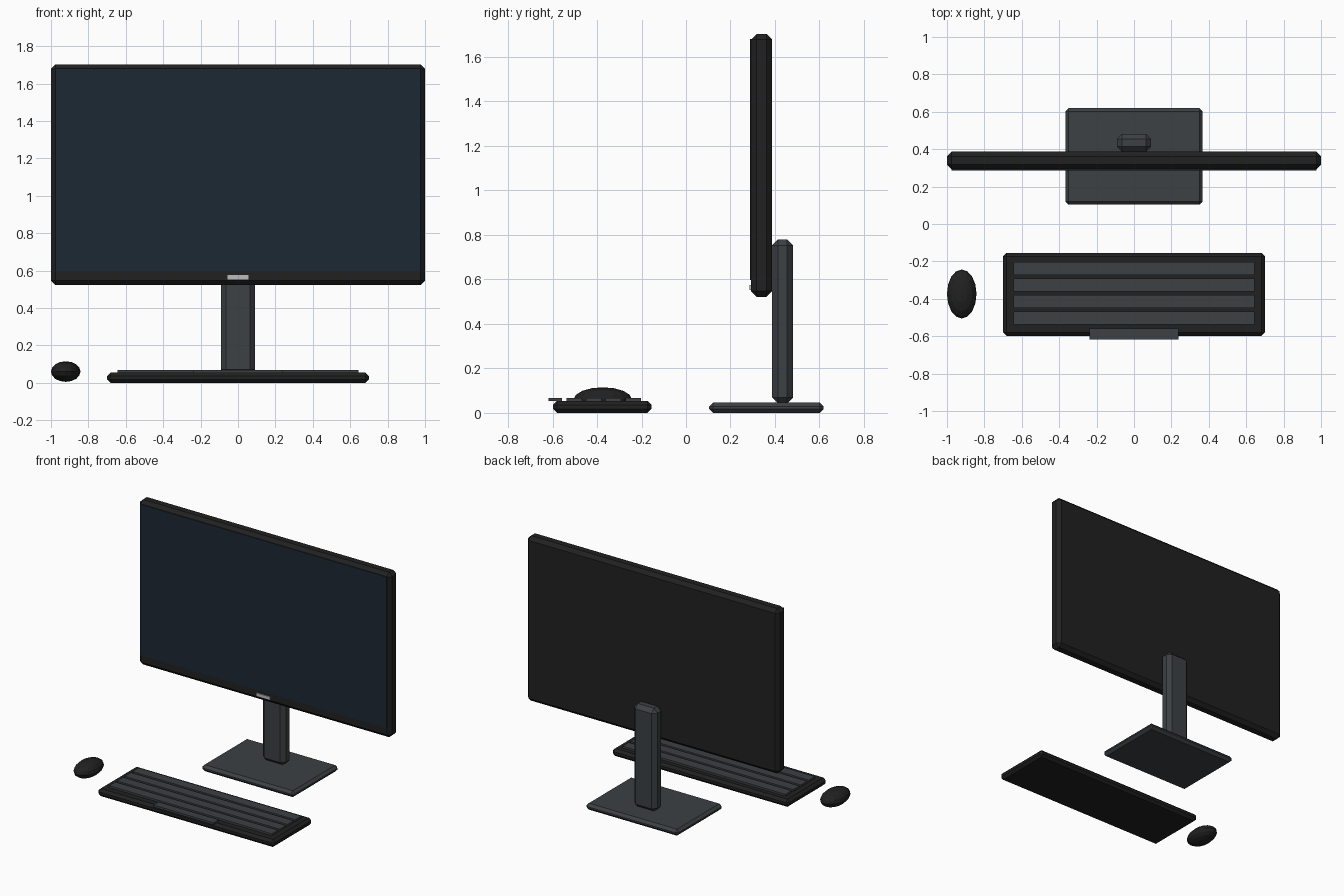
import bpy, bmesh
from mathutils import Matrix, Vector

if "Cube" in bpy.data.objects:
    bpy.data.objects.remove(bpy.data.objects["Cube"])


def material(name, r, g, b):
    m = bpy.data.materials.new(name)
    m.diffuse_color = (r, g, b, 1)
    m.use_nodes = True
    m.node_tree.nodes["Principled BSDF"].inputs["Base Color"].default_value = m.diffuse_color
    return m


BLACK = material("black_plastic", 0.015, 0.015, 0.016)
GREY = material("dark_grey", 0.045, 0.052, 0.056)
GLASS = material("screen_glass", 0.012, 0.021, 0.032)
SILVER = material("silver", 0.5, 0.5, 0.52)


def finish(name, bm, mat):
    me = bpy.data.meshes.new(name)
    bm.to_mesh(me)
    bm.free()
    ob = bpy.data.objects.new(name, me)
    bpy.context.collection.objects.link(ob)
    me.materials.append(mat)
    return ob


def box(name, lo, hi, mat, bevel=0):
    """Box between two corners, with optional single-segment chamfer."""
    lo, hi = Vector(lo), Vector(hi)
    bm = bmesh.new()
    bmesh.ops.create_cube(bm, size=1, matrix=Matrix.Translation((lo + hi) / 2)
                          @ Matrix.Diagonal((*(hi - lo), 1)))
    ob = finish(name, bm, mat)
    if bevel:
        mod = ob.modifiers.new("chamfer", 'BEVEL')
        mod.width = bevel
        mod.segments = 1
    return ob


# Monitor
box("monitor_housing", (-1, 0.292, 0.522), (1, 0.387, 1.703), BLACK, 0.025)
box("screen", (-0.976, 0.287, 0.598), (0.976, 0.3, 1.68), GLASS)
box("bezel_badge", (-0.055, 0.286, 0.552), (0.055, 0.3, 0.575), SILVER)

# Stand
box("stand_neck", (-0.092, 0.386, 0.042), (0.092, 0.482, 0.78), GREY, 0.028)
box("stand_base", (-0.367, 0.103, 0), (0.367, 0.619, 0.046), GREY, 0.018)

# Keyboard
box("keyboard_body", (-0.7, -0.598, 0), (0.7, -0.155, 0.054), BLACK, 0.018)
for i in range(4):
    y = -0.238 - i * 0.0883
    box(f"key_row_{i + 1}", (-0.645, y - 0.035, 0.052), (0.645, y + 0.035, 0.068), GREY)
box("space_bar", (-0.238, -0.617, 0.053), (0.238, -0.558, 0.068), GREY)

# Mouse
bm = bmesh.new()
bmesh.ops.create_uvsphere(bm, u_segments=16, v_segments=8, radius=1,
                          matrix=Matrix.Translation((-0.921, -0.374, 0.06))
                          @ Matrix.Diagonal((0.079, 0.131, 0.055, 1)))
finish("mouse", bm, BLACK)
